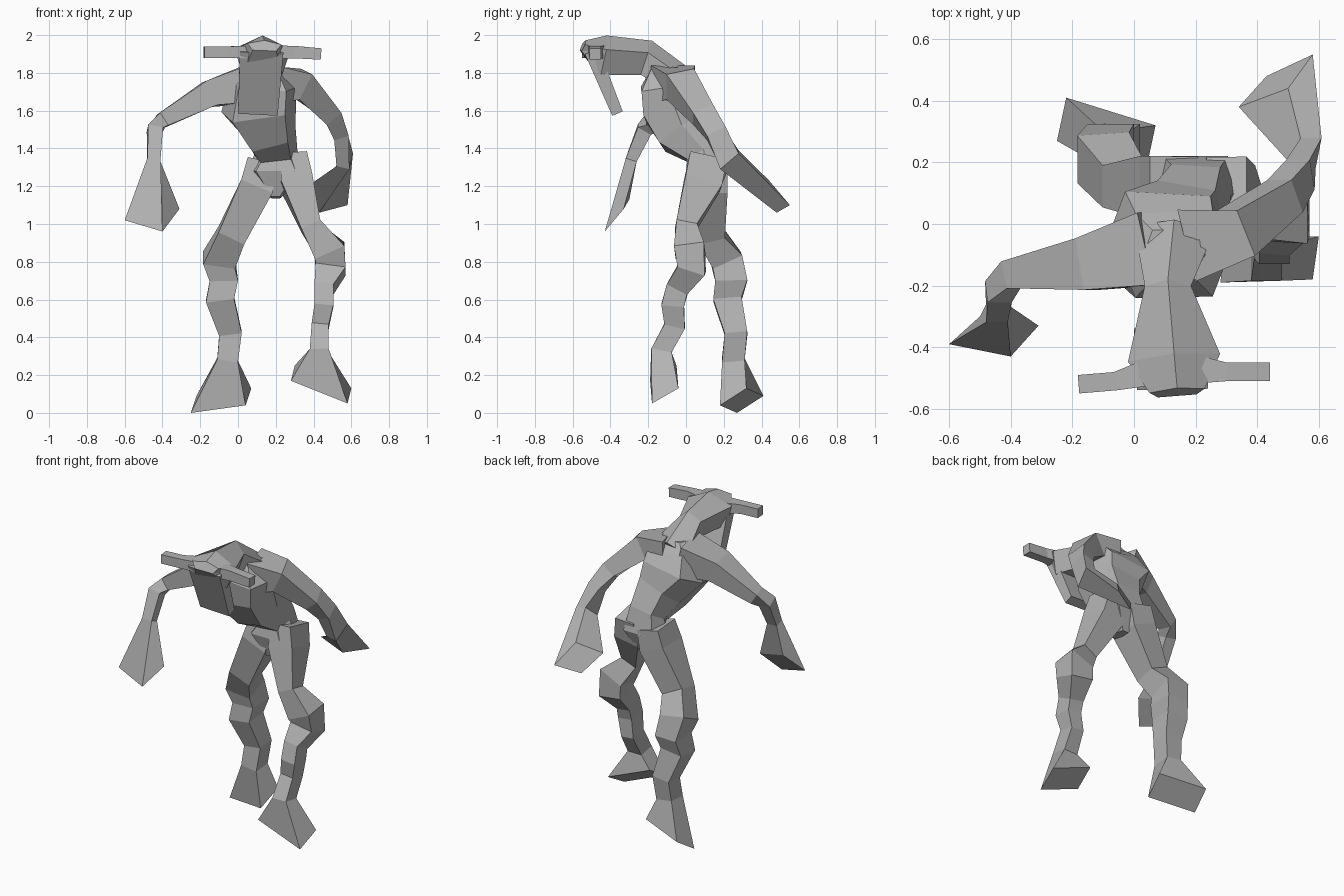
import bpy
import bmesh
from mathutils import Vector

cube = bpy.data.objects.get("Cube")
if cube:
    bpy.data.objects.remove(cube, do_unlink=True)

SIDEWAYS = Vector((1, 0, 0))
FORWARD = Vector((0, 1, 0))

# Cross-sections in units of half width and half depth
SQUARE = [(1, 1), (-1, 1), (-1, -1), (1, -1)]
BARREL = [(1, 0), (.7, 1), (-.7, 1), (-1, 0), (-.7, -1), (.7, -1)]
ROOF = [(0, 1), (-1, .3), (-.7, -1), (.7, -1), (1, .3)]

# Single clay colour
clay = bpy.data.materials.new("clay_grey")
clay.use_nodes = True
colour = (0.45, 0.45, 0.45, 1)
clay.diffuse_color = colour
clay.node_tree.nodes["Principled BSDF"].inputs["Base Color"].default_value = colour


def make_ring(centre, tangent, reference, half_width, half_depth, outline):
    """Place a cross-section square to the path."""
    across = (reference - tangent * reference.dot(tangent)).normalized()
    through = tangent.cross(across)
    return [centre + across * half_width * u + through * half_depth * v
            for u, v in outline]


def align(ring, previous):
    """Reorder a ring so that it joins the previous one without twisting."""
    count = len(ring)
    shift = (sum(previous, Vector()) - sum(ring, Vector())) / count
    options = []
    for order in (ring, ring[::-1]):
        options += [order[i:] + order[:i] for i in range(count)]
    return min(options, key=lambda option: sum(
        (p + shift - q).length_squared for p, q in zip(option, previous)))


def loft(name, stations, reference, outline=SQUARE, end_corners=None):
    """Skin a part along stations of (x, y, z, half width, half depth)."""
    centres = [Vector(station[:3]) for station in stations]
    path = centres[:]
    if end_corners:
        end_ring = [Vector(corner) for corner in end_corners]
        path.append(sum(end_ring, Vector()) / len(end_ring))
    rings = []
    for i, centre in enumerate(centres):
        before = path[max(i - 1, 0)]
        after = path[min(i + 1, len(path) - 1)]
        tangent = (after - before).normalized()
        half_width, half_depth = stations[i][3:]
        rings.append(make_ring(centre, tangent, reference,
                               half_width, half_depth, outline))
    if end_corners:
        rings.append(align(end_ring, rings[-1]))

    bm = bmesh.new()
    loops = [[bm.verts.new(point) for point in ring] for ring in rings]
    count = len(outline)
    for lower, upper in zip(loops, loops[1:]):
        for i in range(count):
            j = (i + 1) % count
            bm.faces.new((lower[i], lower[j], upper[j], upper[i]))
    bm.faces.new(loops[0][::-1])
    bm.faces.new(loops[-1])
    bmesh.ops.recalc_face_normals(bm, faces=bm.faces)
    mesh = bpy.data.meshes.new(name)
    bm.to_mesh(mesh)
    bm.free()
    mesh.materials.append(clay)
    part = bpy.data.objects.new(name, mesh)
    bpy.context.collection.objects.link(part)
    return part


def fuse(body, limb):
    """Merge a limb into the body so that no surface is left inside."""
    union = body.modifiers.new("union", 'BOOLEAN')
    union.operation = 'UNION'
    union.solver = 'EXACT'
    union.use_self = True
    union.object = limb
    bpy.context.view_layer.objects.active = body
    bpy.ops.object.modifier_apply(modifier=union.name)
    bpy.data.objects.remove(limb, do_unlink=True)


# Torso, from crotch to shoulders
body = loft("body", [
    (.2, .1, 1.14, .03, .06),
    (.2, .11, 1.28, .15, .11),
    (.2, .1, 1.38, .115, .1),
    (.17, 0, 1.49, .14, .15),
    (.11, -.06, 1.62, .2, .17),
    (.13, -.1, 1.74, .18, .14),
    (.13, -.1, 1.83, .1, .08),
], SIDEWAYS, BARREL)

# Neck and head, reaching forward and widening to the brow
head = loft("head", [
    (.13, -.03, 1.76, .13, .08),
    (.11, -.21, 1.88, .075, .095),
    (.13, -.44, 1.895, .15, .105),
    (.14, -.545, 1.945, .09, .03),
], SIDEWAYS, ROOF)

# Long flat face hanging from the brow
face_plate = loft("face_plate", [
    (.125, -.5, 1.92, .115, .04),
    (.105, -.365, 1.59, .105, .03),
], SIDEWAYS)

# Straight horns on either side of the head
right_horn = loft("right_horn", [
    (.09, -.47, 1.91, .05, .035),
    (-.06, -.51, 1.91, .03, .03),
    (-.18, -.52, 1.91, .03, .03),
], FORWARD)
left_horn = loft("left_horn", [
    (.18, -.47, 1.91, .05, .035),
    (.3, -.48, 1.91, .03, .033),
    (.44, -.48, 1.9, .03, .03),
], FORWARD)

# Right arm swings forward and ends in a flared hand
right_arm = loft("right_arm", [
    (.06, -.08, 1.74, .12, .1),
    (-.15, -.13, 1.69, .085, .07),
    (-.4, -.165, 1.55, .045, .04),
    (-.44, -.22, 1.5, .04, .04),
    (-.445, -.29, 1.34, .03, .035),
], FORWARD, end_corners=[
    (-.6, -.39, 1.02), (-.4, -.43, .96), (-.31, -.33, 1.08), (-.5, -.3, 1.13)])

# Left arm swings back
left_arm = loft("left_arm", [
    (.17, -.07, 1.74, .12, .1),
    (.33, -.03, 1.74, .08, .075),
    (.49, .09, 1.58, .06, .05),
    (.54, .16, 1.48, .055, .04),
    (.565, .23, 1.34, .065, .035),
], FORWARD, end_corners=[
    (.58, .55, 1.1), (.43, .48, 1.06), (.34, .38, 1.18), (.5, .44, 1.23)])

# Right leg stands back, with a flared foot
right_leg = loft("right_leg", [
    (.13, .13, 1.33, .08, .09),
    (.1, .12, 1.2, .09, .1),
    (-.035, .13, .94, .075, .07),
    (-.1, .215, .81, .085, .085),
    (-.075, .24, .7, .075, .085),
    (-.095, .22, .6, .075, .075),
    (-.04, .265, .42, .06, .06),
    (-.055, .25, .28, .055, .06),
], SIDEWAYS, end_corners=[
    (-.25, .27, 0), (.04, .18, .04), (.07, .32, .13), (-.22, .41, .09)])

# Left leg steps forward
left_leg = loft("left_leg", [
    (.3, .12, 1.36, .065, .1),
    (.31, .09, 1.22, .085, .1),
    (.385, 0, .99, .055, .055),
    (.485, .02, .86, .085, .08),
    (.49, .03, .76, .08, .075),
    (.455, -.045, .66, .05, .06),
    (.455, -.07, .57, .05, .06),
    (.435, -.06, .46, .045, .055),
    (.43, -.13, .33, .05, .055),
], SIDEWAYS, end_corners=[
    (.28, -.19, .17), (.58, -.18, .05), (.6, -.04, .13), (.3, -.05, .25)])

for limb in (head, face_plate, right_horn, left_horn,
             right_arm, left_arm, right_leg, left_leg):
    fuse(body, limb)
